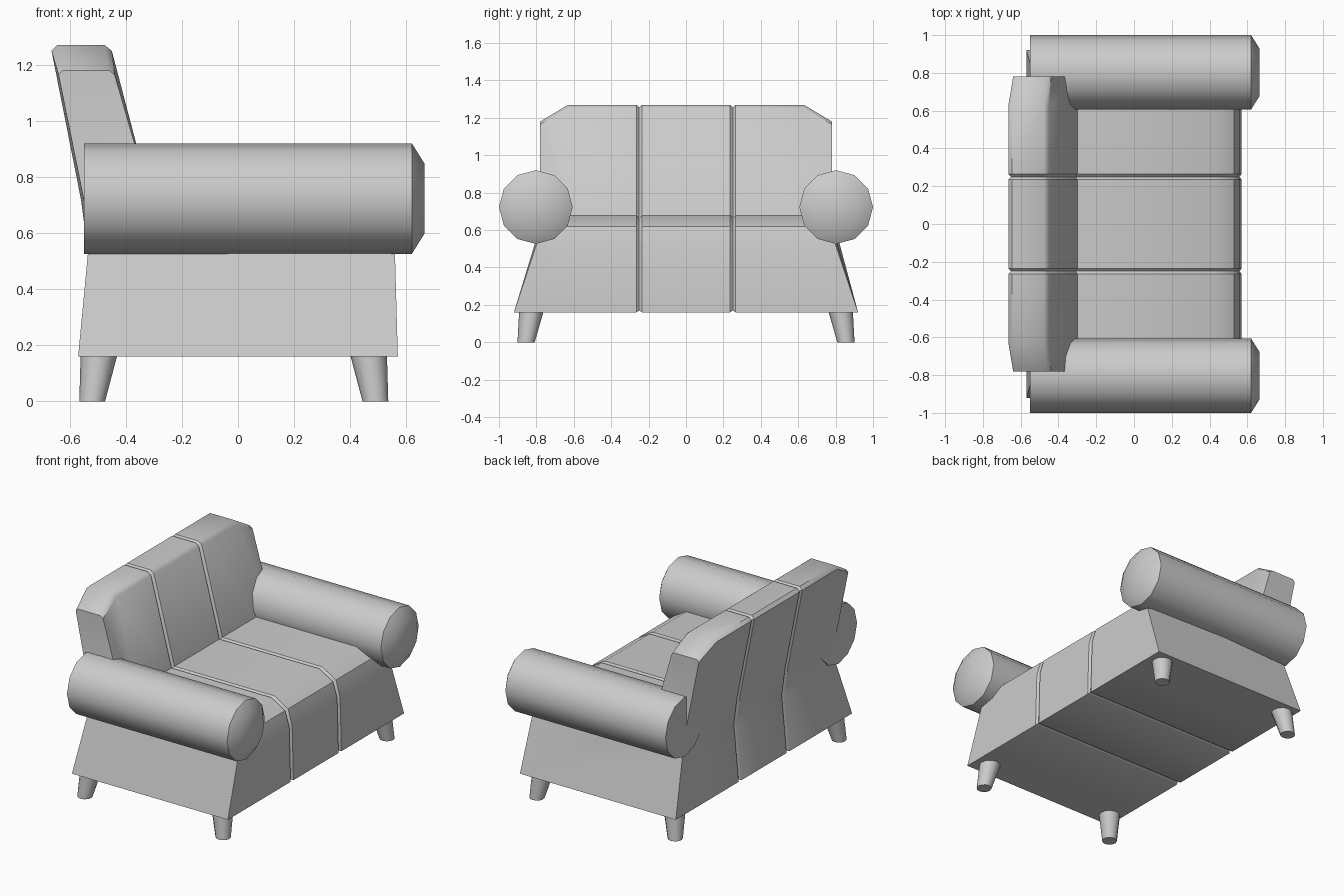
import bpy, bmesh
from math import sin, cos, pi, radians
from mathutils import Vector

if "Cube" in bpy.data.objects:
    bpy.data.objects.remove(bpy.data.objects["Cube"])


def loft(name, rings, caps=None):
    """Skin a list of equal-length rings; caps are index lists for both ends."""
    bm = bmesh.new()
    vs = [[bm.verts.new(p) for p in r] for r in rings]
    n = len(rings[0])
    for a, b in zip(vs, vs[1:]):
        for i in range(n):
            j = (i + 1) % n
            bm.faces.new((a[i], a[j], b[j], b[i]))
    for end in (vs[0], vs[-1]):
        for c in caps or [range(n)]:
            bm.faces.new([end[i] for i in c])
    bmesh.ops.recalc_face_normals(bm, faces=bm.faces)
    me = bpy.data.meshes.new(name)
    bm.to_mesh(me)
    bm.free()
    ob = bpy.data.objects.new(name, me)
    bpy.context.collection.objects.link(ob)
    bpy.ops.object.select_all(action='DESELECT')
    ob.select_set(True)
    bpy.context.view_layer.objects.active = ob
    bpy.ops.object.shade_smooth_by_angle(angle=radians(40))
    return ob


# Upholstered body: side profile (x, z) of base, seat and back
prof = [(-.57, .16), (.57, .16), (.56, .52), (.53, .62), (.43, .68), (-.30, .68),
        (-.45, 1.25), (-.475, 1.27), (-.645, 1.27), (-.665, 1.25), (-.56, .72), (-.535, .53)]


def inset(d):
    out = []
    for i, p in enumerate(prof):
        a, p, b = Vector(prof[i - 1]), Vector(p), Vector(prof[(i + 1) % len(prof)])
        u, v = (p - a).normalized(), (b - p).normalized()
        t = (u + v).normalized()
        out.append((p.x - t.y * d, p.y + t.x * d))
    return out


# Flared, chamfered end outline (x, y, z)
end = [(-.57, .92, .16), (.57, .92, .16), (.56, .80, .52), (.53, .78, .62), (.43, .77, .68),
       (-.30, .78, .68), (-.44, .78, 1.165), (-.46, .78, 1.18), (-.625, .78, 1.18),
       (-.64, .78, 1.165), (-.55, .78, .72), (-.535, .80, .53)]

half = [end, [(x, .63, z) for x, z in prof]]
for y, d in ((.265, 0), (.25, .015), (.235, 0)):    # seam groove
    half.append([(x, y, z) for x, z in inset(d)])
other = [[(x, -y, z) for x, y, z in r] for r in reversed(half)]
loft("sofa_body", half + other,
     caps=[[0, 1, 2, 3, 4, 5, 10, 11], [5, 6, 7, 8, 9, 10]])

for side, s in (("left", 1), ("right", -1)):
    # Roll arm
    loft(side + "_arm", [[(x, s * .803 + r * cos(k * pi / 6), .723 + r * sin(k * pi / 6))
                          for k in range(12)]
                         for x, r in ((-.55, .197), (.62, .197), (.665, .125))])
    # Splayed tapered legs
    for end_name, xb, xt in (("front", .49, .465), ("rear", -.52, -.495)):
        loft(f"{end_name}_{side}_leg",
             [[(x + r * cos(k * pi / 6), s * y + r * sin(k * pi / 6), z) for k in range(12)]
              for x, y, z, r in ((xb, .855, 0, .046), (xt, .826, .17, .066))])
